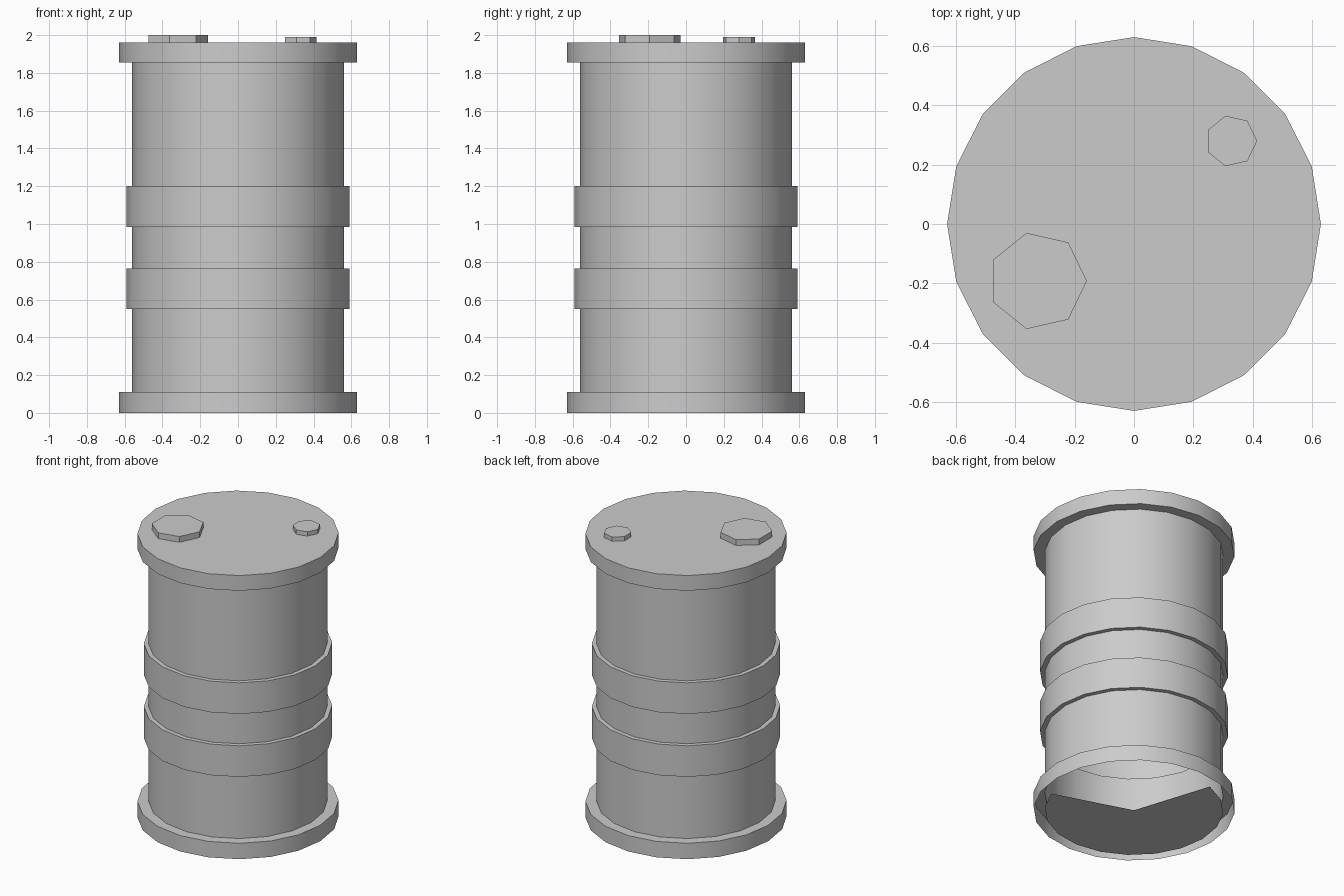
import bpy, bmesh
from math import cos, sin, pi

if "Cube" in bpy.data.objects:
    bpy.data.objects.remove(bpy.data.objects["Cube"])

SIDES = 20
BODY, RING, RIM = 0.56, 0.59, 0.63


def circle(bm, r, z, n, cx=0.0, cy=0.0):
    return [bm.verts.new((cx + r * cos(2 * pi * i / n), cy + r * sin(2 * pi * i / n), z))
            for i in range(n)]


def lathe(bm, profile, n, cx=0.0, cy=0.0):
    """Stack circles from bottom to top, bridge them and close the top."""
    loops = [circle(bm, r, z, n, cx, cy) for r, z in profile]
    for a, b in zip(loops, loops[1:]):
        for i in range(n):
            j = (i + 1) % n
            bm.faces.new((a[i], a[j], b[j], b[i]))
    bm.faces.new(loops[-1])
    return loops


def finish(bm, name):
    mesh = bpy.data.meshes.new(name)
    bm.to_mesh(mesh)
    bm.free()
    obj = bpy.data.objects.new(name, mesh)
    bpy.context.collection.objects.link(obj)
    bpy.ops.object.select_all(action='DESELECT')
    bpy.context.view_layer.objects.active = obj
    obj.select_set(True)
    bpy.ops.object.shade_smooth_by_angle(angle=pi / 6)
    return obj


# Drum shell: rims and two raised hoops, open underneath
profile = [(RIM, 0), (RIM, 0.11), (BODY, 0.11)]
for low, high in ((0.55, 0.765), (0.985, 1.2)):
    profile += [(BODY, low), (RING, low), (RING, high), (BODY, high)]
profile += [(BODY, 1.855), (RIM, 1.855), (RIM, 1.96)]
bm = bmesh.new()
lathe(bm, profile, SIDES)
finish(bm, "drum_shell")

# Floor: fan of triangles with an open wedge towards the back right
bm = bmesh.new()
centre = bm.verts.new((0, 0, 0))
edge = circle(bm, BODY, 0, SIDES)
for i in range(6, 19):
    bm.faces.new((centre, edge[(i + 1) % SIDES], edge[i]))
bmesh.ops.delete(bm, geom=[v for v in bm.verts if not v.link_faces], context='VERTS')
finish(bm, "drum_floor")

# Seven-sided caps on the lid
for name, x, y, r, top in (("large_cap", -0.325, -0.192, 0.166, 2.0),
                           ("small_cap", 0.328, 0.28, 0.087, 1.99)):
    bm = bmesh.new()
    lathe(bm, [(r, 1.96), (r, top)], 7, x, y)
    finish(bm, name)
